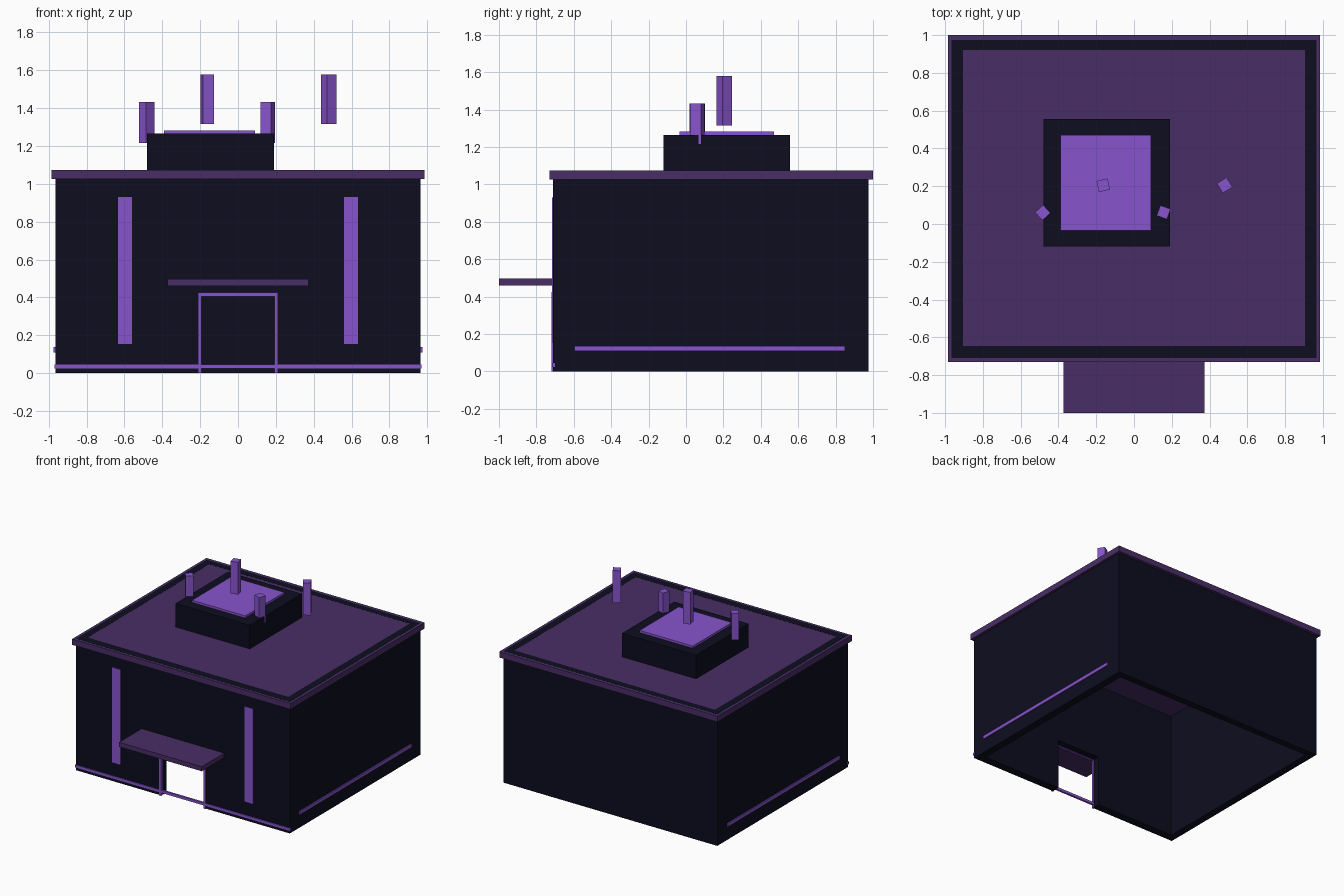
import bpy, math

if "Cube" in bpy.data.objects:
    bpy.data.objects.remove(bpy.data.objects["Cube"])


def mat(name, rgb):
    m = bpy.data.materials.new(name)
    m.diffuse_color = (*rgb, 1)
    m.use_nodes = True
    m.node_tree.nodes["Principled BSDF"].inputs["Base Color"].default_value = m.diffuse_color
    return m


NAVY = mat("dark_navy", (0.004, 0.004, 0.014))
PLUM = mat("plum", (0.066, 0.027, 0.133))
VIOLET = mat("bright_violet", (0.245, 0.089, 0.610))


def boxes(name, material, spans):
    """One object made of boxes given as (x0, x1, y0, y1, z0, z1)."""
    verts, faces = [], []
    for x0, x1, y0, y1, z0, z1 in spans:
        n = len(verts)
        verts += [(x, y, z) for z in (z0, z1)
                  for x, y in ((x0, y0), (x1, y0), (x1, y1), (x0, y1))]
        faces += [(n + 3, n + 2, n + 1, n), (n + 4, n + 5, n + 6, n + 7)]
        for i in range(4):
            j = (i + 1) % 4
            faces.append((n + i, n + j, n + 4 + j, n + 4 + i))
    me = bpy.data.meshes.new(name)
    me.from_pydata(verts, [], faces)
    me.materials.append(material)
    ob = bpy.data.objects.new(name, me)
    bpy.context.collection.objects.link(ob)
    return ob


# Hollow building shell, open underneath, with a doorway in the front
X, XI, F, FI, B, BI, TOP = 0.965, 0.905, -0.71, -0.645, 0.975, 0.92, 1.0735
D, DH = 0.195, 0.41
boxes("walls", NAVY, [
    (-X, -XI, F, B, 0, TOP),
    (XI, X, F, B, 0, TOP),
    (-XI, XI, BI, B, 0, TOP),
    (-XI, -D, F, FI, 0, TOP),
    (D, XI, F, FI, 0, TOP),
    (-D, D, F, FI, DH, TOP),
])

# Roof slab with slight overhang, flush with the wall tops
boxes("roof_slab", PLUM, [(-0.985, 0.985, -0.73, 1.0, 1.025, 1.073)])

# Raised roof block and its glowing pad
boxes("roof_block", NAVY, [(-0.48, 0.19, -0.12, 0.555, 1.07, 1.265)])
boxes("roof_pad", VIOLET, [(-0.39, 0.09, -0.035, 0.47, 1.265, 1.283)])

# Entrance canopy
boxes("canopy", PLUM, [(-0.373, 0.373, -1.0, F, 0.46, 0.497)])

# Door frame
boxes("door_frame", VIOLET, [
    (-0.21, -0.192, -0.718, -0.70, 0, 0.425),
    (0.192, 0.21, -0.718, -0.70, 0, 0.425),
    (-0.192, 0.192, -0.718, -0.70, 0.405, 0.425),
])

# Light strips on the front and both sides
boxes("front_base_strip", VIOLET, [(-0.97, 0.97, -0.716, -0.70, 0.024, 0.045)])
for s, side in ((-1, "left"), (1, "right")):
    c = s * 0.598
    boxes(side + "_wall_light", VIOLET, [(c - 0.037, c + 0.037, -0.716, -0.705, 0.155, 0.93)])
    xa, xb = sorted((s * 0.96, s * 0.975))
    boxes(side + "_side_strip", VIOLET, [(xa, xb, -0.595, 0.85, 0.11, 0.137)])

# Floating turned square pillars above the roof
for i, (x, y, z0, z1, h, a) in enumerate([
    (-0.483, 0.06, 1.215, 1.432, 0.029, 42),
    (0.157, 0.062, 1.215, 1.432, 0.029, -20),
    (-0.163, 0.205, 1.315, 1.578, 0.030, 12),
    (0.48, 0.205, 1.315, 1.578, 0.030, 32),
]):
    ob = boxes("floating_pillar_%d" % (i + 1), VIOLET, [(-h, h, -h, h, 0, z1 - z0)])
    ob.location = (x, y, z0)
    ob.rotation_euler[2] = math.radians(a)
